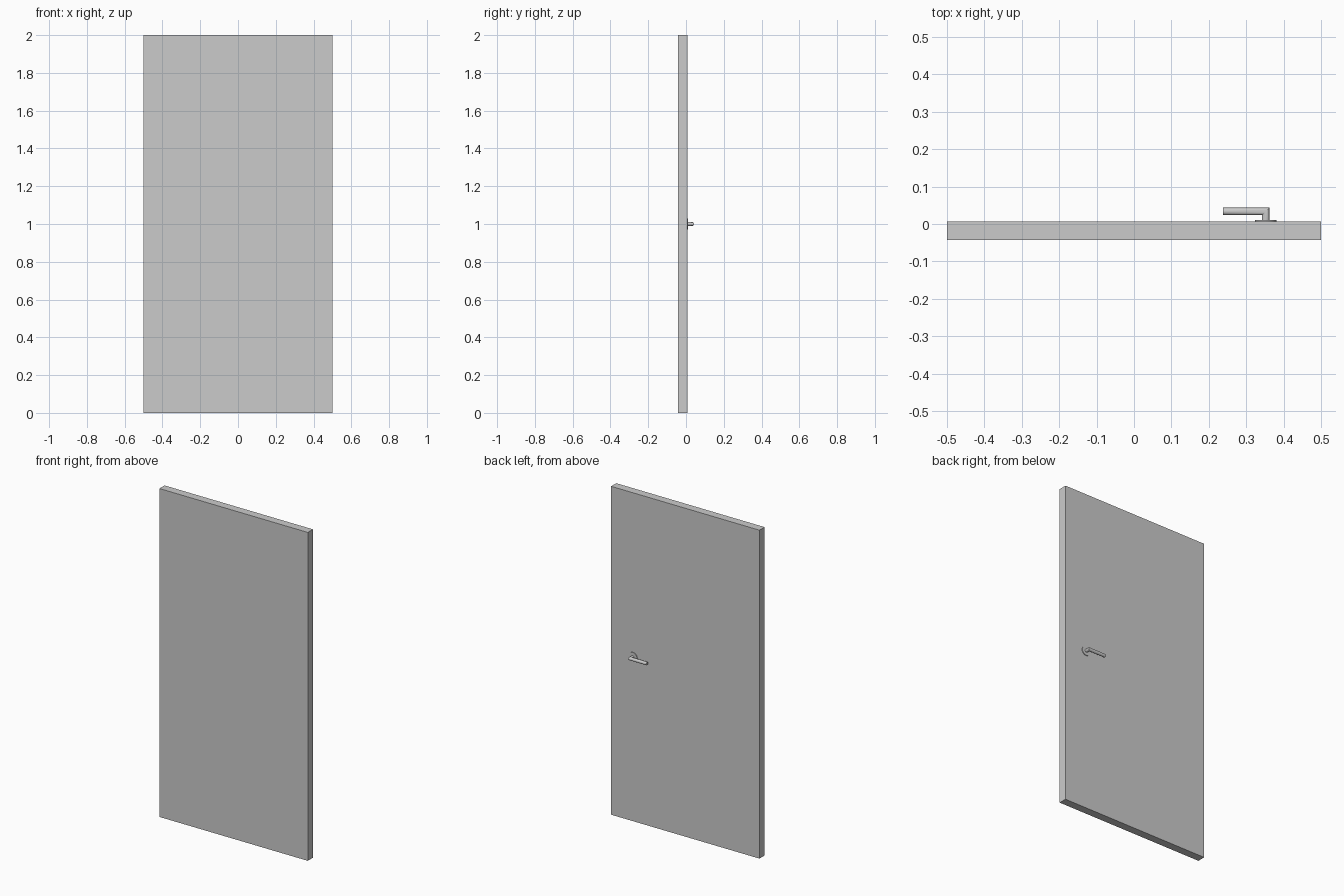
import bpy, bmesh
from math import cos, sin, pi, radians

if "Cube" in bpy.data.objects:
    bpy.data.objects.remove(bpy.data.objects["Cube"])

HX, HZ = 0.352, 1.0      # handle pivot on the door
FACE = 0.007             # y of the door face carrying the handle
BACK = -0.0425


def finish(name, bm, smooth=False):
    bmesh.ops.recalc_face_normals(bm, faces=bm.faces)
    mesh = bpy.data.meshes.new(name)
    bm.to_mesh(mesh)
    bm.free()
    obj = bpy.data.objects.new(name, mesh)
    bpy.context.collection.objects.link(obj)
    if smooth:
        bpy.ops.object.select_all(action='DESELECT')
        obj.select_set(True)
        bpy.context.view_layer.objects.active = obj
        bpy.ops.object.shade_smooth_by_angle(angle=radians(30))
    return obj


def loft(name, rings):
    """Skin a list of equal-length point rings and cap both ends."""
    bm = bmesh.new()
    loops = [[bm.verts.new(p) for p in ring] for ring in rings]
    n = len(loops[0])
    for a, b in zip(loops, loops[1:]):
        for i in range(n):
            j = (i + 1) % n
            bm.faces.new((a[i], a[j], b[j], b[i]))
    bm.faces.new(loops[0])
    bm.faces.new(loops[-1])
    return finish(name, bm, smooth=True)


def circle(r, n):
    return [(r * cos(2 * pi * i / n), r * sin(2 * pi * i / n)) for i in range(n)]


# Door slab
bm = bmesh.new()
bmesh.ops.create_cube(bm, size=1)
bmesh.ops.scale(bm, vec=(1, FACE - BACK, 2), verts=bm.verts)
bmesh.ops.translate(bm, vec=(0, (FACE + BACK) / 2, 1), verts=bm.verts)
finish("door_panel", bm)

# Round plate behind the handle
plate = circle(0.029, 32)
loft("handle_plate", [[(HX + c, y, HZ + s) for c, s in plate]
                      for y in (FACE, FACE + 0.004)])

# Lever: round bar with a mitred right-angle corner
bar = circle(0.01, 16)
LY = 0.0335
loft("lever_handle", [
    [(HX + c, FACE, HZ + s) for c, s in bar],
    [(HX + c, LY + c, HZ + s) for c, s in bar],
    [(0.238, LY + c, HZ + s) for c, s in bar],
])
